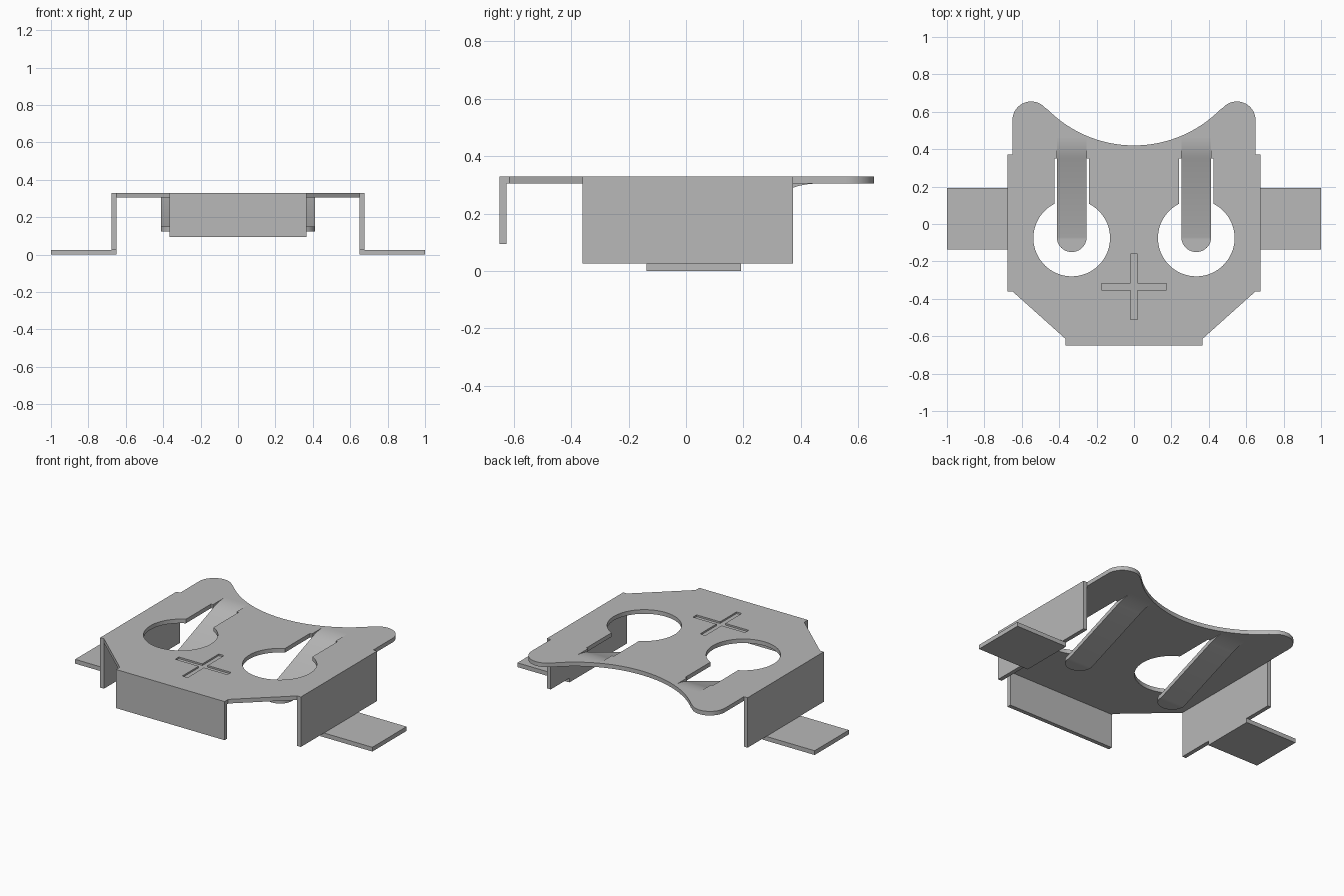
import bpy, bmesh, math

cube = bpy.data.objects.get("Cube")
if cube:
    bpy.data.objects.remove(cube, do_unlink=True)

metal = bpy.data.materials.new("grey_metal")
metal.use_nodes = True
GREY = (0.48, 0.48, 0.48, 1.0)
metal.diffuse_color = GREY
metal.node_tree.nodes["Principled BSDF"].inputs["Base Color"].default_value = GREY

TOP, THICK = 0.33, 0.025
UNDER = TOP - THICK
SLOT_X, HOLE_Y = 0.333, -0.075


def make_object(name, bm):
    mesh = bpy.data.meshes.new(name)
    bm.to_mesh(mesh)
    bm.free()
    mesh.materials.append(metal)
    obj = bpy.data.objects.new(name, mesh)
    bpy.context.collection.objects.link(obj)
    return obj


def prism(name, outline, z0, z1):
    """Extrude a flat outline from z0 up to z1."""
    bm = bmesh.new()
    face = bm.faces.new([bm.verts.new((x, y, z0)) for x, y in outline])
    out = bmesh.ops.extrude_face_region(bm, geom=[face])
    verts = [v for v in out["geom"] if isinstance(v, bmesh.types.BMVert)]
    bmesh.ops.translate(bm, verts=verts, vec=(0, 0, z1 - z0))
    bmesh.ops.recalc_face_normals(bm, faces=bm.faces)
    return make_object(name, bm)


def box(name, x0, x1, y0, y1, z0, z1):
    return prism(name, [(x0, y0), (x1, y0), (x1, y1), (x0, y1)], z0, z1)


def arc(cx, cy, r, a0, a1, steps):
    """Points on an arc, angles in degrees."""
    angles = [math.radians(a0 + (a1 - a0) * i / steps) for i in range(steps + 1)]
    return [(cx + r * math.cos(a), cy + r * math.sin(a)) for a in angles]


def smooth(obj):
    bpy.ops.object.select_all(action="DESELECT")
    obj.select_set(True)
    bpy.context.view_layer.objects.active = obj
    bpy.ops.object.shade_smooth_by_angle(angle=math.radians(30))


# Top plate: right half of the outline, then its mirror image
lobe = (0.55, 0.555)
sweep_y, sweep_r = 1.07, 0.65
tangent = math.degrees(math.atan2(sweep_y - lobe[1], -lobe[0]))
half = [(0.365, -0.625), (0.365, -0.615), (0.65, -0.36), (0.65, 0.372)]
half += arc(*lobe, 0.1, 0, tangent, 20)
half += arc(0, sweep_y, sweep_r, tangent - 180, -90, 24)[1:]
outline = half + [(-x, y) for x, y in reversed(half[:-1])]
plate = prism("top_plate", outline, UNDER, TOP)

# Keyhole cutters: round hole, slot, and the narrower tongue root
slot, tongue_w, hole_r, root_y = 0.093, 0.08, 0.205, 0.46
gap = math.degrees(math.asin(slot / hole_r))
cutters = []
for side in (-1, 1):
    cx = side * SLOT_X
    key = arc(cx, HOLE_Y, hole_r, 90 - gap, -270 + gap, 56)
    key += [(cx - slot, 0.35), (cx - tongue_w, 0.35), (cx - tongue_w, root_y),
            (cx + tongue_w, root_y), (cx + tongue_w, 0.35), (cx + slot, 0.35)]
    cutters.append(prism("keyhole_cutter", key, UNDER - 0.1, TOP + 0.1))

# Shallow cross-shaped recess
a, w, my = 0.175, 0.0175, -0.335
corner = [(a, -w), (a, w), (w, w)]
cross = []
for k in range(4):
    c, s = round(math.cos(k * math.pi / 2)), round(math.sin(k * math.pi / 2))
    cross += [(x * c - y * s, my + x * s + y * c) for x, y in corner]
cutters.append(prism("cross_cutter", cross, TOP - 0.01, TOP + 0.1))

bpy.context.view_layer.objects.active = plate
for cutter in cutters:
    mod = plate.modifiers.new("cut", "BOOLEAN")
    mod.operation = "DIFFERENCE"
    mod.solver = "EXACT"
    mod.object = cutter
    bpy.ops.object.modifier_apply(modifier=mod.name)
    bpy.data.objects.remove(cutter, do_unlink=True)
smooth(plate)

# Spring tongues: bend down from the plate, slope, then a level round tip
bend_y, tip_y, tip_z = 0.35, -0.07, 0.15
slope = (TOP - tip_z) / ((root_y - bend_y) / 2 + bend_y - tip_y)


def tongue_height(y):
    if y > bend_y:
        return TOP - slope * (root_y - y) ** 2 / (2 * (root_y - bend_y))
    return max(tip_z, tip_z + slope * (y - tip_y))


def tongue(name, cx):
    rows = [(root_y + (bend_y - root_y) * i / 8, tongue_w) for i in range(9)]
    rows += [(tip_y - tongue_w * math.sin(t), tongue_w * math.cos(t))
             for t in (math.pi / 2 * i / 10 for i in range(11))]
    bm = bmesh.new()
    pairs = [[bm.verts.new((cx + s * hw, y, tongue_height(y))) for s in (-1, 1)]
             for y, hw in rows]
    for (l0, r0), (l1, r1) in zip(pairs, pairs[1:]):
        bm.faces.new((l0, l1, r1, r0))
    bmesh.ops.remove_doubles(bm, verts=bm.verts, dist=1e-4)
    obj = make_object(name, bm)
    mod = obj.modifiers.new("thickness", "SOLIDIFY")
    mod.thickness = THICK
    mod.offset = -1
    bpy.context.view_layer.objects.active = obj
    bpy.ops.object.modifier_apply(modifier=mod.name)
    smooth(obj)


# Side walls with solder tabs, and the tongues, on both sides
for side, label in ((1, "left"), (-1, "right")):
    tongue(label + "_spring_tongue", side * SLOT_X)
    box(label + "_side_wall", side * 0.65, side * 0.675, -0.36, 0.372, 0.026, TOP)
    box(label + "_solder_tab", side * 0.65, side * 1.0, -0.137, 0.192, 0, 0.026)

# Front flap
box("front_flap", -0.365, 0.365, -0.65, -0.625, 0.095, TOP)
